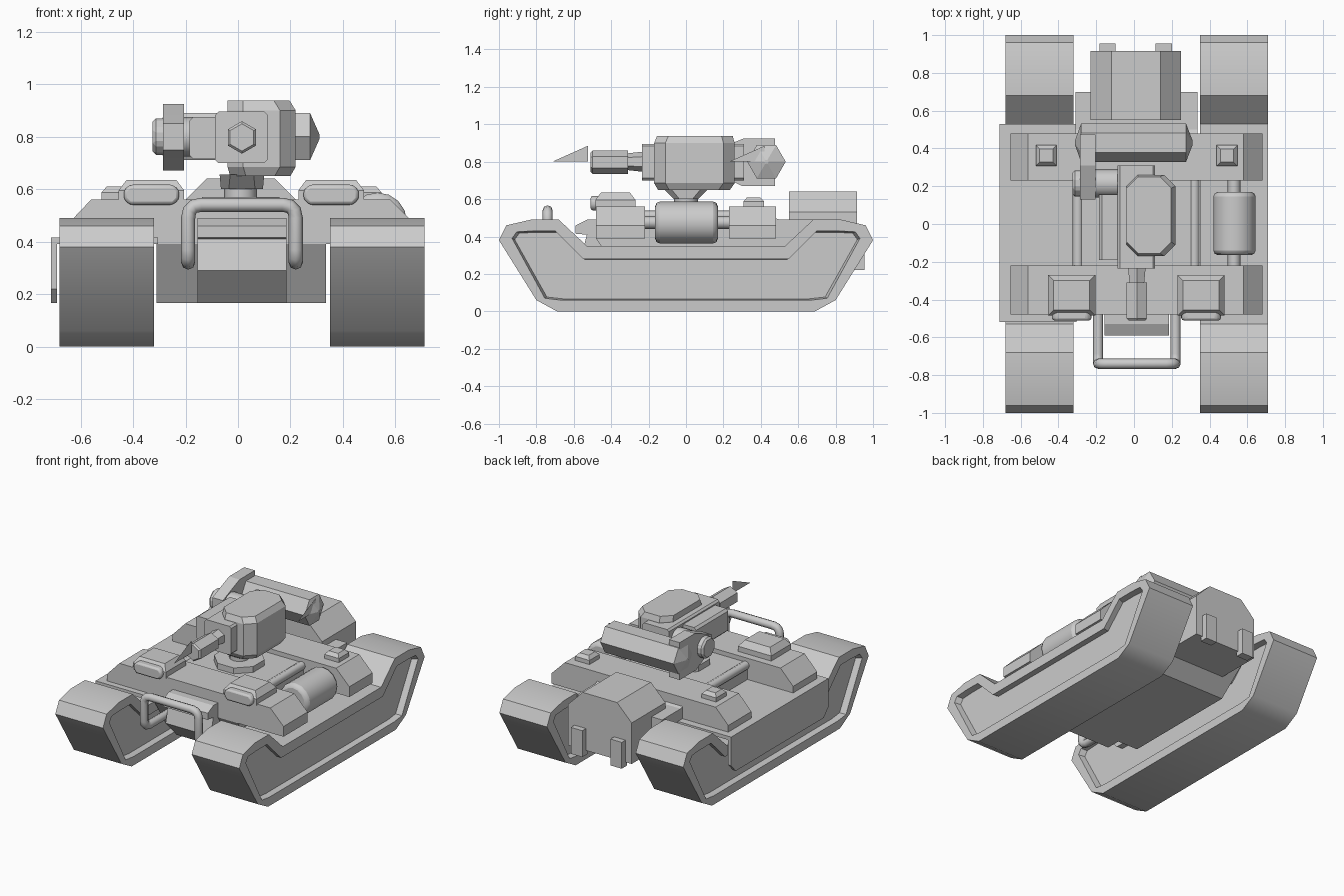
import bpy, bmesh, math
from mathutils import Vector

if "Cube" in bpy.data.objects:
    bpy.data.objects.remove(bpy.data.objects["Cube"])

AX = {'x': lambda a, p: (a, p[0], p[1]),
      'y': lambda a, p: (p[0], a, p[1]),
      'z': lambda a, p: (p[0], p[1], a)}


def loft(name, axis, sections, smooth=None, bevel=0, segs=2):
    """Skin a list of (position, profile) sections along an axis."""
    bm = bmesh.new()
    rings = [[bm.verts.new(AX[axis](a, p)) for p in prof] for a, prof in sections]
    n = len(rings[0])
    for r, s in zip(rings, rings[1:]):
        for i in range(n):
            j = (i + 1) % n
            bm.faces.new((r[i], r[j], s[j], s[i]))
    bm.faces.new(rings[0])
    bm.faces.new(rings[-1])
    bmesh.ops.recalc_face_normals(bm, faces=bm.faces)
    me = bpy.data.meshes.new(name)
    bm.to_mesh(me)
    bm.free()
    ob = bpy.data.objects.new(name, me)
    bpy.context.collection.objects.link(ob)
    finish(ob, smooth, bevel, segs)
    return ob


def finish(ob, smooth=None, bevel=0, segs=2):
    if bevel:
        m = ob.modifiers.new("bevel", 'BEVEL')
        m.width, m.segments, m.limit_method = bevel, segs, 'ANGLE'
    if smooth:
        bpy.ops.object.select_all(action='DESELECT')
        ob.select_set(True)
        bpy.context.view_layer.objects.active = ob
        bpy.ops.object.shade_smooth_by_angle(angle=math.radians(smooth))


def prism(name, axis, prof, a, b, **k):
    return loft(name, axis, [(a, prof), (b, prof)], **k)


def rect(u0, u1, v0, v1, c=0.0):
    """Rectangle profile, with corners cut by c."""
    if not c:
        return [(u0, v0), (u1, v0), (u1, v1), (u0, v1)]
    return [(u0 + c, v0), (u1 - c, v0), (u1, v0 + c), (u1, v1 - c),
            (u1 - c, v1), (u0 + c, v1), (u0, v1 - c), (u0, v0 + c)]


def box(name, x0, x1, y0, y1, z0, z1, **k):
    return prism(name, 'z', rect(x0, x1, y0, y1), z0, z1, **k)


def ngon(u, v, r, n, turn=0.0):
    return [(u + r * math.cos(turn + 2 * math.pi * i / n),
             v + r * math.sin(turn + 2 * math.pi * i / n)) for i in range(n)]


def pipe(name, pts, r):
    cu = bpy.data.curves.new(name, 'CURVE')
    cu.dimensions = '3D'
    cu.bevel_depth, cu.bevel_resolution, cu.use_fill_caps = r, 2, True
    sp = cu.splines.new('POLY')
    sp.points.add(len(pts) - 1)
    for q, p in zip(sp.points, pts):
        q.co = (*p, 1)
    ob = bpy.data.objects.new(name, cu)
    bpy.context.collection.objects.link(ob)
    return ob


def round_path(pts, r):
    """Cut each inner corner of a path into a short arc."""
    pts = [Vector(p) for p in pts]
    out = [pts[0]]
    for a, b, c in zip(pts, pts[1:], pts[2:]):
        s, e = b + (a - b).normalized() * r, b + (c - b).normalized() * r
        for i in range(4):
            t = i / 3
            out.append(s * (1 - t) ** 2 + b * 2 * t * (1 - t) + e * t * t)
    return out + [pts[-1]]


def flap(name, x, y0, y1, z0, z1):
    me = bpy.data.meshes.new(name)
    me.from_pydata([(x, y0, z0), (x, y1, z0), (x, y1, z1)], [], [(0, 1, 2)])
    bpy.context.collection.objects.link(bpy.data.objects.new(name, me))


# tracks with recessed side panels
def full(half):
    return half + [(-y, z) for y, z in reversed(half)]


outer = full([(.69, 0), (.80, .06), (1, .38), (.96, .46), (.83, .49), (.68, .49), (.53, .35)])
rim = full([(.67, .06), (.755, .07), (.93, .39), (.905, .425), (.82, .43), (.70, .43), (.55, .28)])
panel = [(y * .985, .24 + (z - .24) * .96) for y, z in rim]
for name, a, b in (("left_track", -.68, -.32), ("right_track", .35, .71)):
    loft(name, 'x', [(a + .04, panel), (a, rim), (a, outer),
                     (b, outer), (b, rim), (b - .04, panel)], smooth=35)

# hull
prism("hull", 'x', [(-.34, .165), (-.48, .39), (-.48, .42), (-.40, .53), (.40, .53),
                    (.50, .49), (.70, .49), (.70, .33), (.50, .165)], -.31, .335)
prism("nose", 'x', [(-.30, .165), (-.44, .165), (-.56, .29), (-.53, .41), (-.59, .415),
                    (-.59, .46), (-.53, .49), (-.30, .49)], -.155, .185)
prism("engine_housing", 'y', [(-.23, .25), (.25, .25), (.25, .53), (.14, .64),
                              (-.12, .64), (-.23, .53)], .55, .915)
for i, x in enumerate((-.14, .158)):
    box(f"rear_hook_{i}", x - .043, x + .043, .90, .955, .22, .40)

# cross boxes over the tracks
cross = [(-.655, .39), (.68, .39), (.68, .46), (.58, .56), (-.56, .56), (-.655, .46)]
prism("front_cross_box", 'y', cross, -.48, -.22)
prism("rear_cross_box", 'y', cross, .23, .48)

# left fender and skirt
box("left_fender", -.71, -.305, -.52, .53, .39, .415)
prism("left_skirt", 'x', [(-.52, .22), (-.47, .165), (.48, .165), (.53, .22),
                          (.53, .415), (-.52, .415)], -.712, -.69)

# headlight housings, lamps and rear caps
for i, (x, cap) in enumerate(((-.33, -.465), (.355, .492))):
    loft(f"light_housing_{i}", 'z',
         [(.55, rect(x - .125, x + .125, -.485, -.27)),
          (.595, rect(x - .125, x + .125, -.485, -.27)),
          (.635, rect(x - .095, x + .095, -.455, -.30))])
    prism(f"headlight_{i}", 'y', rect(x - .105, x + .105, .54, .617, .022), -.51, -.45,
          smooth=40, bevel=.012)
    loft(f"rear_cap_{i}", 'z',
         [(.55, rect(cap - .055, cap + .055, .307, .417)),
          (.588, rect(cap - .055, cap + .055, .307, .417)),
          (.61, rect(cap - .035, cap + .035, .327, .397))])

# side pipes and fuel drum
pipe("left_pipe", [(-.297, -.24, .51), (-.297, .25, .51)], .028)
pipe("right_pipe", [(.32, -.24, .51), (.32, .25, .51)], .028)
pipe("drum_pipe", [(.53, -.24, .475), (.53, .25, .475)], .034)
prism("fuel_drum", 'y', ngon(.532, .475, .112, 16), -.165, .17, smooth=50, bevel=.025)

# front bumper bar
pipe("bumper", round_path([(-.19, -.40, .32), (-.19, -.74, .32), (-.19, -.74, .54),
                           (.22, -.74, .54), (.22, -.74, .32), (.22, -.40, .32)], .05), .027)

# turret mount
prism("turret_ring", 'z', ngon(.01, 0, .16, 8, math.pi / 8), .52, .57)
prism("turret_column", 'z', ngon(.01, 0, .063, 12), .55, .61, smooth=40)
loft("turret_collar", 'z', [(.60, rect(-.065, .095, -.065, .065, .03)),
                            (.655, rect(-.07, .10, -.12, .12, .04))])

# turret body
loft("turret_body", 'z', [(.65, rect(-.03, .20, -.15, .235, .06)),
                          (.685, rect(-.04, .22, -.17, .26, .06)),
                          (.90, rect(-.04, .22, -.17, .26, .06)),
                          (.937, rect(-.04, .197, -.155, .25, .06))])
prism("gun_block", 'y', rect(-.087, .112, .70, .895, .012), -.235, .31)
prism("side_block", 'y', rect(-.185, -.07, .715, .875, .015), -.19, .155)

# gun
loft("gun_barrel", 'y', [(-.22, ngon(.015, .80, .055, 6, math.pi / 6)),
                         (-.31, ngon(.015, .80, .045, 6, math.pi / 6)),
                         (-.31, ngon(.015, .797, .062, 6, math.pi / 6)),
                         (-.50, ngon(.015, .797, .062, 6, math.pi / 6)),
                         (-.51, ngon(.015, .797, .052, 6, math.pi / 6))])
flap("muzzle_fin", .015, -.715, -.525, .80, .885)
flap("tube_fin", .29, .23, .42, .80, .885)

# transverse tube behind the turret with pointed ends
loft("rear_tube", 'x', [(-.312, ngon(.43, .80, .012, 6)), (-.28, ngon(.43, .80, .103, 6)),
                        (.275, ngon(.43, .80, .103, 6)), (.31, ngon(.43, .80, .012, 6))])
prism("tube_clamp", 'x', [(.13, .75), (.20, .72), (.30, .67), (.475, .67), (.475, .925),
                          (.31, .925), (.20, .88), (.13, .85)], -.285, -.205)

# side sensor
prism("sensor_neck", 'x', ngon(.215, .80, .075, 12), -.21, -.06, smooth=40)
prism("sensor_cap", 'x', ngon(.215, .80, .075, 8, math.pi / 8), -.325, -.27, bevel=.012, segs=1)
